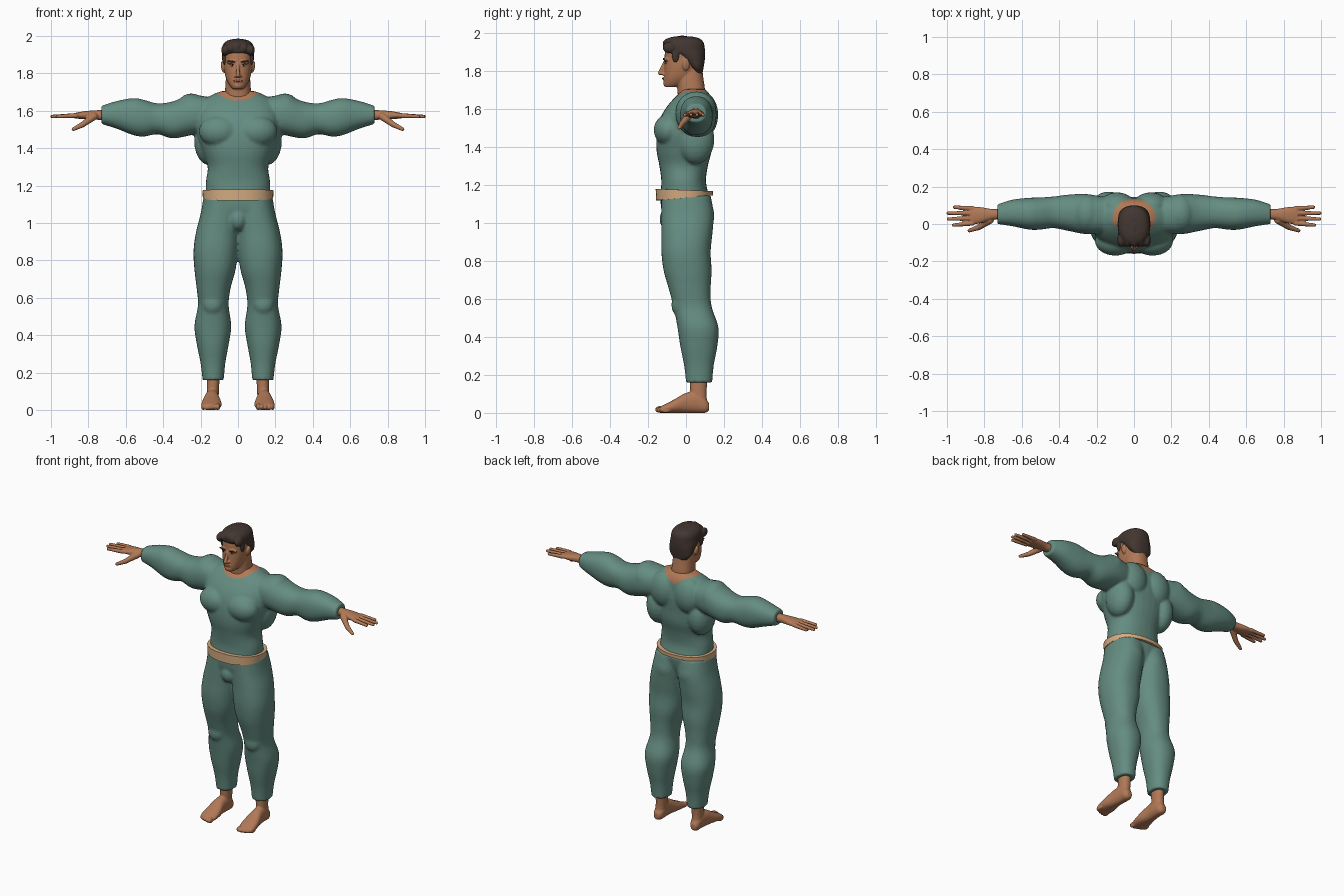
import bpy
import bmesh
import math
from mathutils import Matrix, Vector
from mathutils.bvhtree import BVHTree

cube = bpy.data.objects.get("Cube")
if cube:
    bpy.data.objects.remove(cube, do_unlink=True)


def material(name, red, green, blue):
    mat = bpy.data.materials.new(name)
    mat.use_nodes = True
    mat.diffuse_color = (red, green, blue, 1)
    shader = mat.node_tree.nodes["Principled BSDF"]
    shader.inputs["Base Color"].default_value = (red, green, blue, 1)
    shader.inputs["Roughness"].default_value = 0.8
    return mat


cloth = material("teal cloth", .13, .265, .22)
tan = material("tan waistband", .66, .41, .22)
skin = material("skin", .44, .19, .093)
dark_hair = material("dark brown hair", .055, .037, .03)
eye_white = material("eye white", .6, .55, .5)
iris_dark = material("dark iris", .02, .014, .01)
lip_tone = material("lip tone", .3, .1, .06)


def spline(rows, steps=4):
    """Catmull-Rom curve through rows of numbers."""
    rows = [Vector(row) for row in rows]
    result = []
    for i in range(len(rows) - 1):
        before, start = rows[max(i - 1, 0)], rows[i]
        end, after = rows[i + 1], rows[min(i + 2, len(rows) - 1)]
        for k in range(steps):
            t = k / steps
            result.append(start + (end - before) * (t / 2)
                          + (before * 2 - start * 5 + end * 4 - after) * (t * t / 2)
                          + (start * 3 - before - end * 3 + after) * (t ** 3 / 2))
    return result + [rows[-1]]


def rounded(angle, power=2.25):
    """Point on a slightly squared unit circle."""
    return [math.copysign(abs(v) ** (2 / power), v) for v in (math.cos(angle), math.sin(angle))]


def loft(bm, axis, rows, side=1, sides=32):
    """Rows: position, two limits across, two limits in depth (or half width, two limits)."""
    rows = [(r[0], -r[1], *r[1:]) if len(r) == 4 else r for r in rows]
    rings = []
    for pos, a_min, a_max, b_min, b_max in spline(rows):
        ring = []
        for k in range(sides):
            u, v = rounded(math.tau * k / sides)
            a = (a_min + a_max + u * (a_max - a_min)) / 2
            b = (b_min + b_max + v * (b_max - b_min)) / 2
            x, y, z = {"x": (pos, a, b), "y": (a, pos, b), "z": (a, b, pos)}[axis]
            ring.append(bm.verts.new((x * side, y, z)))
        rings.append(ring)
    for low, high in zip(rings, rings[1:]):
        for k in range(sides):
            j = (k + 1) % sides
            bm.faces.new((low[k], low[j], high[j], high[k]))
    bm.faces.new(rings[0])
    bm.faces.new(rings[-1])


def blob(bm, place, size, both=False, tilt=0):
    for side in (1, -1) if both else (1,):
        spot = Matrix.Translation((place[0] * side, place[1], place[2]))
        turn = Matrix.Rotation(tilt * side, 4, "Y")
        bmesh.ops.create_uvsphere(bm, u_segments=20, v_segments=12, radius=1,
                                  matrix=spot @ turn @ Matrix.Diagonal((*size, 1)))


def beads(bm, start, end, r_start, r_end, side=1, count=16):
    """Tapered round limb made of overlapping balls."""
    for k in range(count):
        t = k / (count - 1)
        x, y, z = Vector(start).lerp(Vector(end), t)
        blob(bm, (x * side, y, z), [r_start + (r_end - r_start) * t] * 3)


def finish(bm, name, mat, voxel=0, smooth=4):
    """Turn the pieces into one object, fused into a single skin if voxel is set."""
    bmesh.ops.recalc_face_normals(bm, faces=bm.faces)
    mesh = bpy.data.meshes.new(name)
    bm.to_mesh(mesh)
    bm.free()
    obj = bpy.data.objects.new(name, mesh)
    bpy.context.scene.collection.objects.link(obj)
    if voxel:
        fuse = obj.modifiers.new("fuse", "REMESH")
        fuse.mode = "VOXEL"
        fuse.voxel_size = voxel
        relax = obj.modifiers.new("relax", "SMOOTH")
        relax.iterations = smooth
        graph = bpy.context.evaluated_depsgraph_get()
        fused = bpy.data.meshes.new_from_object(obj.evaluated_get(graph))
        obj.modifiers.clear()
        obj.data = fused
    obj.data.materials.clear()
    obj.data.materials.append(mat)
    obj.data.shade_smooth()
    return obj


# Shirt: torso, sleeves and muscle masses
bm = bmesh.new()
loft(bm, "z", [(1.15, .172, -.135, .12), (1.22, .172, -.13, .105), (1.3, .162, -.14, .115),
               (1.38, .188, -.155, .135), (1.46, .215, -.155, .14), (1.54, .222, -.14, .145),
               (1.6, .215, -.11, .14), (1.65, .19, -.07, .135), (1.685, .14, -.035, .12),
               (1.705, .09, -.02, .1)])
blob(bm, (.1, -.09, 1.49), (.11, .08, .085), both=True)
blob(bm, (.155, .05, 1.44), (.08, .1, .13), both=True)
blob(bm, (.09, .09, 1.57), (.1, .08, .12), both=True)
blob(bm, (.25, .055, 1.6), (.085, .105, .093), both=True)
for side in (1, -1):
    loft(bm, "x", [(.14, -.05, .14, 1.49, 1.67), (.25, -.055, .16, 1.47, 1.685),
                   (.35, -.037, .157, 1.453, 1.65), (.43, -.022, .147, 1.475, 1.64),
                   (.5, -.03, .142, 1.463, 1.658), (.56, -.03, .14, 1.47, 1.668),
                   (.65, -.012, .13, 1.505, 1.652), (.73, 0, .105, 1.53, 1.627)], side)
shirt = finish(bm, "shirt", cloth, .008)
shirt.data.materials.append(skin)
for face in shirt.data.polygons:  # bare skin inside the round neckline
    x, y, z = face.center
    if z > 1.6 and math.hypot(x / .115, (y - .035) / .1) < 1:
        face.material_index = 1

# Trousers: pelvis, two legs, seat and knees
bm = bmesh.new()
loft(bm, "z", [(1.145, .183, -.135, .135), (1.07, .19, -.13, .12), (1, .14, -.105, .09),
               (.95, .06, -.06, .06)])
for side in (1, -1):
    loft(bm, "z", [(1.145, -.02, .183, -.13, .13), (1.05, -.015, .2, -.13, .146),
                   (.95, -.008, .225, -.13, .14), (.85, 0, .238, -.13, .13),
                   (.75, .013, .233, -.118, .135), (.65, .04, .221, -.09, .13),
                   (.56, .05, .214, -.066, .135), (.45, .036, .233, -.045, .171),
                   (.35, .05, .22, -.03, .165), (.25, .068, .2, -.01, .146),
                   (.16, .076, .189, 0, .138)], side)
blob(bm, (.09, .07, 1.04), (.085, .08, .1), both=True)
blob(bm, (.135, -.04, .57), (.055, .037, .06), both=True)
blob(bm, (0, -.09, 1.02), (.05, .05, .06))
finish(bm, "trousers", cloth, .009)

# Waistband: a band that narrows towards the back
bm = bmesh.new()
bands = []
for k in range(48):
    u, v = rounded(math.tau * k / 48)
    back = (v + 1) / 2
    low, high = 1.12 + .025 * back, 1.18 - .012 * back
    loop = []
    for scale, z in ((1, low), (1.01, high), (.85, high), (.85, low)):
        loop.append(bm.verts.new((u * .188 * scale, (v * .15 - .008) * scale, z)))
    bands.append(loop)
for k, loop in enumerate(bands):
    after = bands[(k + 1) % len(bands)]
    for i in range(4):
        j = (i + 1) % 4
        bm.faces.new((loop[i], after[i], after[j], loop[j]))
band = finish(bm, "waistband", tan)
bpy.context.view_layer.objects.active = band
band.select_set(True)
bpy.ops.object.shade_smooth_by_angle(angle=math.radians(40))
band.select_set(False)

# Head with neck, ears, nose, brow and chin
bm = bmesh.new()
loft(bm, "z", [(1.717, .028, -.112, -.04), (1.735, .045, -.115, 0), (1.77, .063, -.115, .04),
               (1.82, .074, -.114, .07), (1.87, .077, -.113, .08), (1.92, .078, -.108, .085),
               (1.96, .065, -.085, .075), (1.978, .03, -.04, .04)])
loft(bm, "z", [(1.62, .078, -.04, .1), (1.7, .07, -.045, .1), (1.76, .066, -.05, .092),
               (1.82, .06, -.04, .085)])
beads(bm, (0, -.113, 1.85), (0, -.136, 1.79), .007, .012)
blob(bm, (.011, -.12, 1.785), (.009, .012, .008), both=True)
blob(bm, (.032, -.104, 1.862), (.03, .014, .009), both=True, tilt=.1)
blob(bm, (0, -.1, 1.736), (.027, .02, .02))
blob(bm, (0, -.112, 1.76), (.024, .01, .012))
blob(bm, (.081, 0, 1.835), (.01, .02, .032), both=True, tilt=.15)
head = finish(bm, "head", skin, .0045, 3)
face_tree = BVHTree.FromPolygons([v.co for v in head.data.vertices],
                                 [p.vertices[:] for p in head.data.polygons])


def on_face(name, mat, x, z, size, both=True, tilt=0):
    """Thin rounded plate lying on the front of the face."""
    spot = face_tree.ray_cast(Vector((x, -1, z)), Vector((0, 1, 0)))[0]
    bm = bmesh.new()
    blob(bm, spot, size, both, tilt)
    finish(bm, name, mat)


on_face("eyes", eye_white, .032, 1.843, (.013, .004, .005))
on_face("irises", iris_dark, .031, 1.843, (.005, .006, .005))
on_face("eyelids", iris_dark, .032, 1.849, (.015, .005, .002), tilt=.05)
on_face("eyebrows", dark_hair, .035, 1.864, (.022, .005, .005), tilt=-.12)
on_face("lips", lip_tone, 0, 1.761, (.023, .004, .006), both=False)

# Hair: cap with sideburns and wavy locks
bm = bmesh.new()
loft(bm, "z", [(1.79, .05, .04, .088), (1.82, .075, .02, .093), (1.86, .083, -.025, .099),
               (1.885, .086, -.06, .1), (1.91, .087, -.112, .1), (1.95, .082, -.116, .093),
               (1.973, .062, -.095, .07), (1.983, .03, -.06, .03)])
for k in range(5):
    x = (k - 2) * .034
    blob(bm, (x, -.085, 1.945 - abs(x) * .3), (.022, .038, .03))
    blob(bm, (x * .9, -.02, 1.963 - abs(x) * .3), (.02, .05, .025))
blob(bm, (.073, -.055, 1.885), (.012, .02, .04), both=True)
finish(bm, "hair", dark_hair, .005, 2)

for side, label in ((1, "left"), (-1, "right")):
    # Hand: wrist and palm, four fingers and a thumb
    bm = bmesh.new()
    loft(bm, "x", [(.7, .025, .08, 1.547, 1.605), (.76, .022, .08, 1.553, 1.603),
                   (.82, .004, .09, 1.555, 1.598), (.875, -.004, .093, 1.56, 1.588)], side)
    fingers = [(.004, -.006, .965), (.031, .026, .992), (.058, .058, .994), (.083, .09, .96)]
    for root, tip, reach in fingers:
        beads(bm, (.865, root, 1.575), (reach, tip, 1.57), .0135, .0095, side)
    beads(bm, (.77, .02, 1.57), (.83, -.018, 1.527), .02, .015, side)
    beads(bm, (.83, -.018, 1.527), (.88, -.035, 1.502), .015, .01, side)
    finish(bm, label + "_hand", skin, .004, 2)

    # Foot: sole and instep, ankle and toes
    bm = bmesh.new()
    loft(bm, "y", [(-.135, .1, .187, 0, .033), (-.11, .09, .196, 0, .046),
                   (-.06, .089, .193, 0, .072), (0, .1, .18, 0, .105), (.06, .101, .172, 0, .11),
                   (.1, .105, .168, 0, .08), (.122, .12, .155, .012, .05)], side)
    loft(bm, "z", [(.04, .104, .17, .02, .115), (.1, .102, .167, .022, .108),
                   (.2, .097, .167, .02, .115)], side)
    for k in range(5):
        size = .018 - .0015 * k
        blob(bm, ((.108 + .0195 * k) * side, -.138 + .004 * k * k / 2, size), (size * .75, .026, size))
    finish(bm, label + "_foot", skin, .005, 2)
